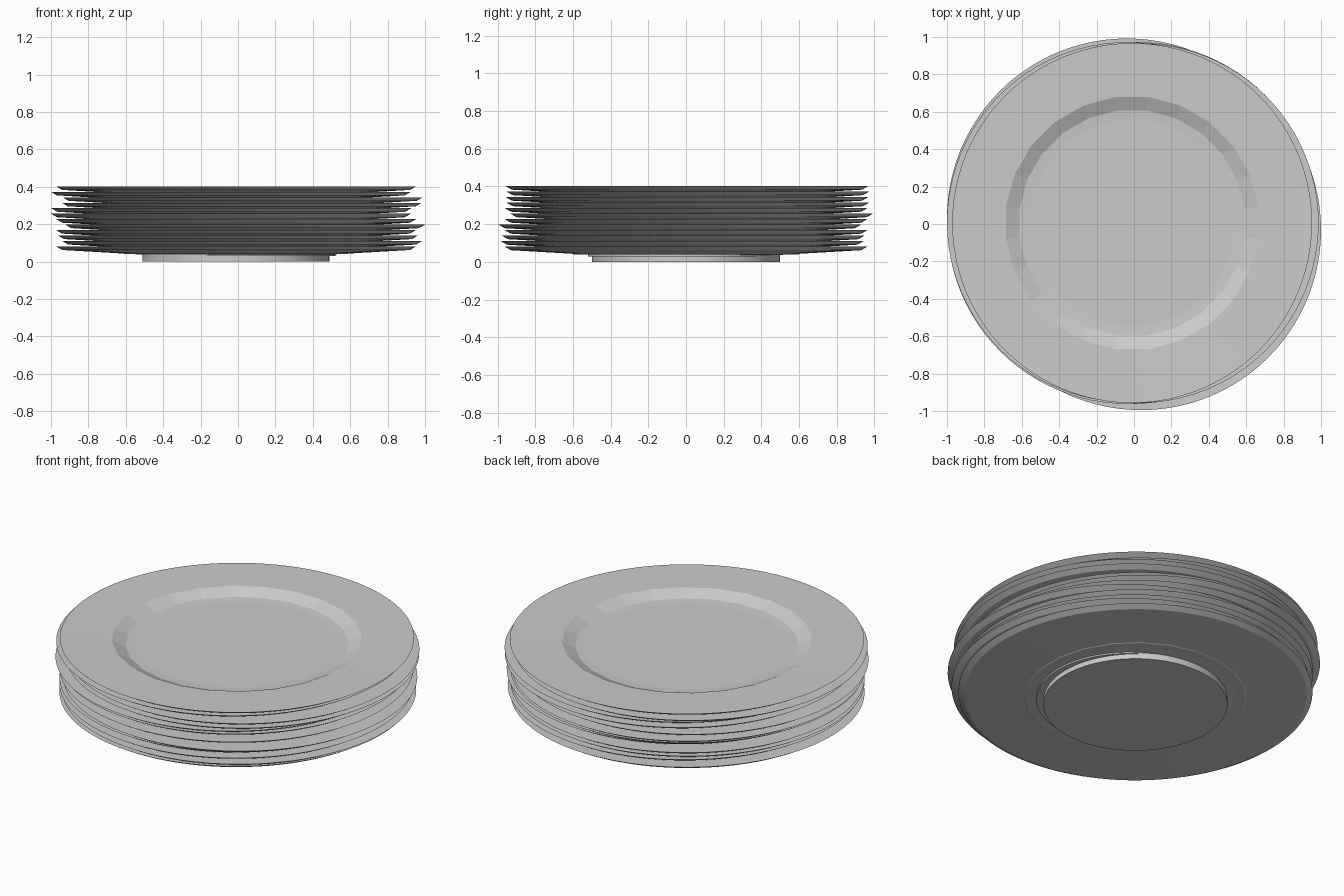
import bpy, bmesh
from math import pi, cos, sin

if "Cube" in bpy.data.objects:
    bpy.data.objects.remove(bpy.data.objects["Cube"])

SEG, WELL_SIDES = 96, 24
PITCH = 0.0292
# (radius, height, faceted) from the base centre out, over the rim and into the well
PROFILE = [(0.5, 0.0, False), (0.5, 0.037, False), (0.93, 0.062, False),
           (0.962, 0.081, False), (0.68, 0.076, True), (0.60, 0.04, True)]
# sideways shift of every plate, bottom to top
SHIFTS = [(-0.01, 0.0), (0.022, -0.02), (0.0, -0.015), (-0.01, 0.0),
          (0.038, -0.033), (-0.01, 0.0), (-0.038, 0.03), (-0.036, 0.0),
          (0.02, 0.01), (0.025, 0.005), (-0.038, 0.01), (-0.01, 0.005)]


def ring_radius(r, a, faceted):
    """Round ring, or one lying on the sides of a 24-gon."""
    if not faceted:
        return r
    step = 2 * pi / WELL_SIDES
    return r * cos(step / 2) / cos((a + step / 2) % step - step / 2)


def plate_mesh():
    bm = bmesh.new()
    angles = [2 * pi * i / SEG for i in range(SEG)]
    rings = []
    for r, z, faceted in PROFILE:
        rings.append([bm.verts.new((ring_radius(r, a, faceted) * cos(a),
                                    ring_radius(r, a, faceted) * sin(a), z))
                      for a in angles])
    for k, (lo, hi) in enumerate(zip(rings, rings[1:])):
        for i in range(SEG):
            j = (i + 1) % SEG
            f = bm.faces.new((lo[i], lo[j], hi[j], hi[i]))
            f.smooth = k < 3          # well and rim top stay flat
    bm.faces.new(list(reversed(rings[0])))   # foot underside
    bm.faces.new(rings[-1])                  # well floor
    # crisp edges along every ring
    for ring in rings:
        for i in range(SEG):
            bm.edges.get((ring[i], ring[(i + 1) % SEG])).smooth = False
    me = bpy.data.meshes.new("plate")
    bm.to_mesh(me)
    bm.free()
    return me


# Stack of plates
mesh = plate_mesh()
for n, (x, y) in enumerate(SHIFTS):
    plate = bpy.data.objects.new(f"plate_{n + 1}", mesh)
    plate.location = (x, y, n * PITCH)
    bpy.context.collection.objects.link(plate)
